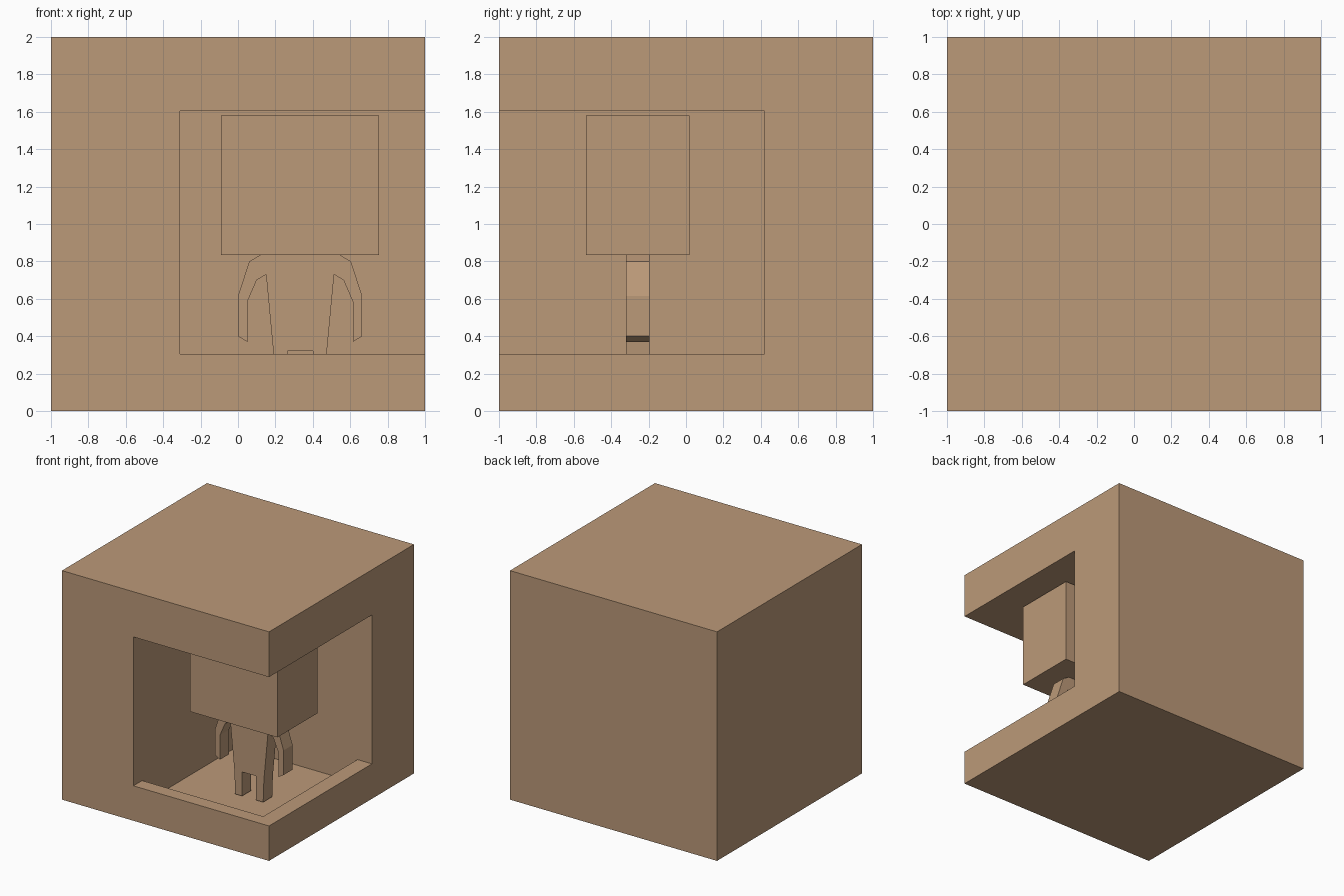
import bpy
import bmesh

if "Cube" in bpy.data.objects:
    bpy.data.objects.remove(bpy.data.objects["Cube"])

mat = bpy.data.materials.new("brown")
mat.diffuse_color = (0.50, 0.32, 0.19, 1)
mat.use_nodes = True
mat.node_tree.nodes["Principled BSDF"].inputs["Base Color"].default_value = mat.diffuse_color


def make_object(name, bm):
    bmesh.ops.recalc_face_normals(bm, faces=bm.faces)
    mesh = bpy.data.meshes.new(name)
    bm.to_mesh(mesh)
    bm.free()
    obj = bpy.data.objects.new(name, mesh)
    bpy.context.collection.objects.link(obj)
    mesh.materials.append(mat)
    return obj


def box(name, lo, hi):
    bm = bmesh.new()
    bmesh.ops.create_cube(bm, size=1)
    for v in bm.verts:
        v.co = [(a + b) / 2 + c * (b - a) for a, b, c in zip(lo, hi, v.co)]
    return make_object(name, bm)


def cut(target, cutter):
    mod = target.modifiers.new("cut", 'BOOLEAN')
    mod.operation = 'DIFFERENCE'
    mod.solver = 'EXACT'
    mod.object = cutter
    bpy.context.view_layer.objects.active = target
    bpy.ops.object.modifier_apply(modifier=mod.name)
    bpy.data.objects.remove(cutter)


# Outer block with a corner opening and a sunken floor
block = box("block", (-1, -1, 0), (1, 1, 2))
cut(block, box("opening_cutter", (-0.31, -1.2, 0.305), (1.2, 0.42, 1.605)))
cut(block, box("pit_cutter", (-0.31, -0.88, 0.10), (0.86, 0.42, 0.5)))

# Large boxy head
box("head", (-0.09, -0.535, 0.835), (0.755, 0.02, 1.58))

# Flat body with arms and legs: left half outline mirrored about its centre
cx = 0.332
half = [(0.12, 0.835), (0.06, 0.80), (0.0, 0.615), (0.0, 0.40), (0.05, 0.37),
        (0.05, 0.585), (0.10, 0.70), (0.15, 0.73), (0.19, 0.305),
        (0.197, 0.11), (0.264, 0.11), (0.264, 0.32)]
outline = half + [(2 * cx - x, z) for x, z in reversed(half)]
bm = bmesh.new()
face = bm.faces.new([bm.verts.new((x, -0.32, z)) for x, z in outline])
ext = bmesh.ops.extrude_face_region(bm, geom=[face], use_keep_orig=True)
bmesh.ops.translate(bm, vec=(0, 0.125, 0),
                    verts=[g for g in ext["geom"] if isinstance(g, bmesh.types.BMVert)])
make_object("body", bm)
